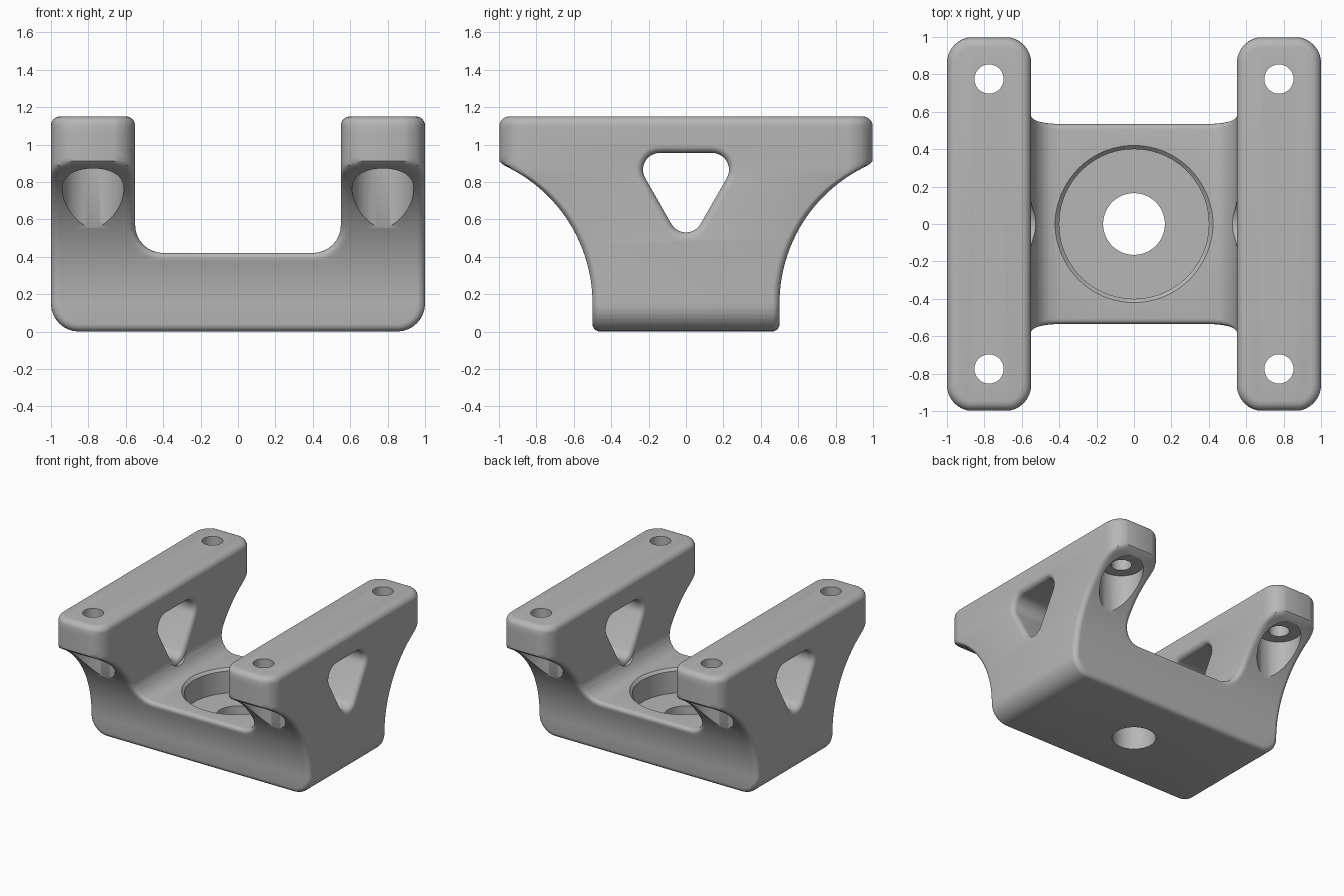
import bpy, bmesh
from math import sin, cos, pi, sqrt, radians

if "Cube" in bpy.data.objects:
    bpy.data.objects.remove(bpy.data.objects["Cube"])

EDGE = 0.04    # rounding of the body edges
CORNER = 0.14  # rounding of the arm ends, seen from above


def outline(arcs, grow=0.0, steps=8):
    """Points along arcs (cx, cy, radius, start, end); clockwise arcs are concave."""
    pts = []
    for cx, cy, r, a, b in arcs:
        r += grow if b > a else -grow
        for i in range(steps + 1):
            t = radians(a + (b - a) * i / steps)
            pts.append((cx + r * cos(t), cy + r * sin(t)))
    return pts


def loft(bm, rings):
    """Closed skin over a stack of rings with equal point counts."""
    loops = [[bm.verts.new(p) for p in ring] for ring in rings]
    n = len(loops[0])
    for a, b in zip(loops, loops[1:]):
        for i in range(n):
            j = (i + 1) % n
            bm.faces.new((a[i], a[j], b[j], b[i]))
    bm.faces.new(loops[0])
    bm.faces.new(loops[-1][::-1])


def make_object(name, bm):
    bmesh.ops.recalc_face_normals(bm, faces=bm.faces)
    mesh = bpy.data.meshes.new(name)
    bm.to_mesh(mesh)
    bm.free()
    obj = bpy.data.objects.new(name, mesh)
    bpy.context.collection.objects.link(obj)
    return obj


def lathe(bm, x, y, profile, sides=64):
    loft(bm, [[(x + r * cos(2 * pi * i / sides), y + r * sin(2 * pi * i / sides), z)
               for i in range(sides)] for r, z in profile])


def half_depth(x, z, inset):
    """Half depth of the body: a concave sweep below, rounded arm ends above."""
    rise = min(max(z - 0.15, 0), 0.8125)
    sweep = 1.3125 - sqrt(0.8125 ** 2 - rise ** 2) - inset
    lip = min(max(z - 1.10, 0), 0.05)
    soft = 0.05 - sqrt(max(0.05 ** 2 - lip ** 2, 0))
    dx = max(0, 0.69 - abs(x), abs(x) - 0.86)
    end = 1 - CORNER + sqrt(max((CORNER - soft) ** 2 - dx ** 2, 0))
    k = 0.04
    h = max(k - abs(sweep - end), 0) / k
    return min(sweep, end) - h * h * k / 4


# U-shaped body with rounded rims, lofted front to back
U_ARCS = [(0.85, 0.15, 0.15, -90, 0), (0.95, 1.10, 0.05, 0, 90),
          (0.60, 1.10, 0.05, 90, 180), (0.40, 0.57, 0.15, 0, -90),
          (-0.40, 0.57, 0.15, -90, -180), (-0.60, 1.10, 0.05, 0, 90),
          (-0.95, 1.10, 0.05, 90, 180), (-0.85, 0.15, 0.15, 180, 270)]
SEG = 5
rim = [(EDGE * (1 - sin(i * pi / 2 / SEG)), EDGE * (1 - cos(i * pi / 2 / SEG)))
       for i in range(SEG + 1)]
stack = [(d, t - 1) for d, t in rim] + [(d, 1 - t) for d, t in rim]
front = sorted((s for s in stack if s[1] < 0), key=lambda s: s[1])
back = sorted((s for s in stack if s[1] > 0), key=lambda s: s[1])

bm = bmesh.new()
loft(bm, [[(x, y, z) for x, z in outline(U_ARCS, -d)] for d, y in front + back])

# Slice it finely, then shape the front and back
cuts = [((0, 0, 0.151 + 0.02 * i), (0, 0, 1)) for i in range(47)]
for i in range(1, 8):
    off = CORNER * (1 - cos(i * pi / 16))
    cuts += [((s * c, 0, 0), (1, 0, 0)) for s in (-1, 1)
             for c in (0.69 - CORNER + off, 1 - off)]
for co, no in cuts:
    geom = bm.verts[:] + bm.edges[:] + bm.faces[:]
    bmesh.ops.bisect_plane(bm, geom=geom, dist=1e-5, plane_co=co, plane_no=no)
for v in bm.verts:
    side = 1 if v.co.y > 0 else -1
    v.co.y = side * half_depth(v.co.x, v.co.z, 1 - abs(v.co.y))
body = make_object("bracket_body", bm)

# Cutters: stepped centre pocket, counterbored bolt holes, triangular windows
bm = bmesh.new()
lathe(bm, 0, 0, [(0.165, -0.1), (0.165, 0.22), (0.40, 0.22),
                 (0.40, 0.40), (0.422, 0.422), (0.422, 0.6)], 96)
for sx in (-1, 1):
    for sy in (-1, 1):
        lathe(bm, sx * 0.775, sy * 0.775,
              [(0.165, 0.45), (0.165, 0.875), (0.078, 0.875), (0.078, 1.3)])
    tri = [(0, 0.62, 0.09, -150, -30), (0.14, 0.865, 0.09, -30, 90),
           (-0.14, 0.865, 0.09, 90, 210)]
    flare = [(EDGE - EDGE * sin(i * pi / 12), EDGE - EDGE * cos(i * pi / 12))
             for i in range(7)]
    rings = [(EDGE, 0.5)] + [(g, 0.55 + t) for g, t in flare]
    rings += [(g, 1 - t) for g, t in reversed(flare)] + [(EDGE, 1.05)]
    loft(bm, [[(sx * x, y, z) for y, z in outline(tri, g, 12)] for g, x in rings])
cutter = make_object("hole_cutter", bm)
cutter.hide_render = True

mod = body.modifiers.new("holes", 'BOOLEAN')
mod.operation = 'DIFFERENCE'
mod.solver = 'EXACT'
mod.object = cutter
bpy.ops.object.select_all(action='DESELECT')
body.select_set(True)
bpy.context.view_layer.objects.active = body
bpy.ops.object.modifier_apply(modifier=mod.name)
bpy.data.objects.remove(cutter)

# Single grey finish
mat = bpy.data.materials.new("plain_grey")
mat.use_nodes = True
grey = (0.47, 0.47, 0.47, 1)
mat.diffuse_color = grey
mat.node_tree.nodes["Principled BSDF"].inputs["Base Color"].default_value = grey
body.data.materials.clear()
body.data.materials.append(mat)
bpy.ops.object.shade_smooth_by_angle(angle=radians(32))
